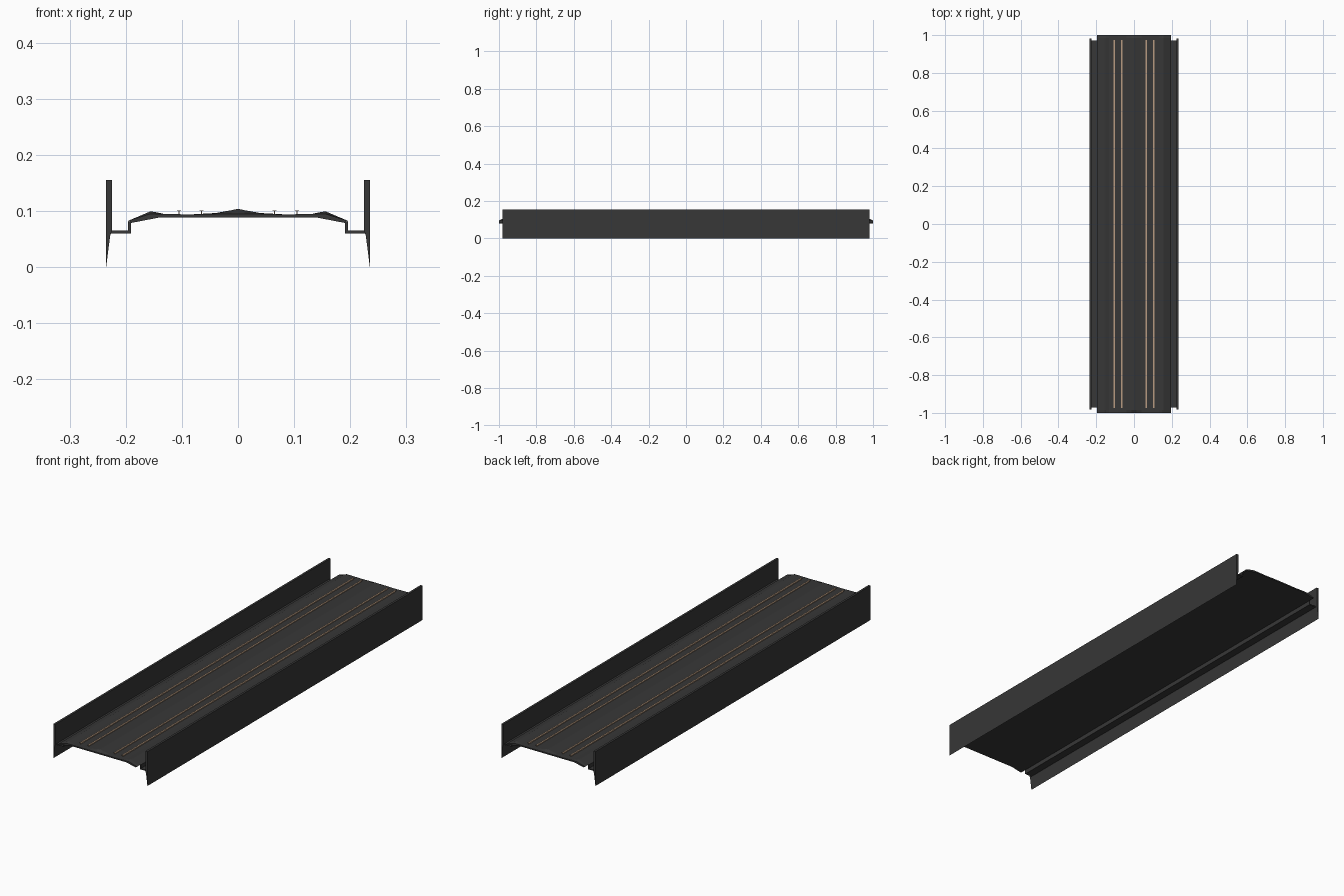
import bpy, bmesh

if "Cube" in bpy.data.objects:
    bpy.data.objects.remove(bpy.data.objects["Cube"])

def material(name, rgb):
    m = bpy.data.materials.new(name)
    m.diffuse_color = (*rgb, 1)
    m.use_nodes = True
    m.node_tree.nodes["Principled BSDF"].inputs["Base Color"].default_value = m.diffuse_color
    return m

DARK = material("dark grey concrete", (0.038, 0.038, 0.038))
TAN = material("tan rail metal", (0.48, 0.33, 0.22))

def loft(name, sections, mat):
    """Join matching x-z outlines given as (y, points) and cap both ends."""
    bm = bmesh.new()
    rings = [[bm.verts.new((x, y, z)) for x, z in pts] for y, pts in sections]
    n = len(rings[0])
    for a, b in zip(rings, rings[1:]):
        for i in range(n):
            j = (i + 1) % n
            bm.faces.new((a[i], a[j], b[j], b[i]))
    bm.faces.new(rings[0])
    bm.faces.new(rings[-1][::-1])
    bmesh.ops.recalc_face_normals(bm, faces=bm.faces)
    me = bpy.data.meshes.new(name)
    bm.to_mesh(me)
    bm.free()
    me.materials.append(mat)
    ob = bpy.data.objects.new(name, me)
    bpy.context.collection.objects.link(ob)
    return ob

def extrude(name, pts, half, mat):
    return loft(name, [(-half, pts), (half, pts)], mat)

# track deck: raised shoulders and a central ridge, with lower lips at the ends
top = [(0.195, 0.083), (0.156, 0.0995), (0.149, 0.0985), (0.132, 0.095),
       (0.085, 0.094), (0.04, 0.0965), (0.012, 0.1015)]
under = [(0.190, 0.079), (0.138, 0.089)]
full = ([(-x, z) for x, z in top] + [(0, 0.104)] + top[::-1]
        + under + [(-x, z) for x, z in under[::-1]])
lip = [(x, min(z, 0.095)) for x, z in full]
loft("track_deck", [(-1, lip), (-0.985, full), (0.985, full), (1, lip)], DARK)

# side walls, service ledges and running rails on both sides
for side, s in (("left", -1), ("right", 1)):
    wall = [(0.235, 0), (0.235, 0.155), (0.225, 0.155), (0.225, 0.065), (0.228, 0.055)]
    ledge = [(0.227, 0.060), (0.227, 0.065), (0.196, 0.065), (0.196, 0.082),
             (0.191, 0.081), (0.191, 0.060)]
    extrude(side + "_side_wall", [(s * x, z) for x, z in wall], 0.982, DARK)
    extrude(side + "_service_ledge", [(s * x, z) for x, z in ledge], 0.972, DARK)
    for pos, cx in (("inner", 0.065), ("outer", 0.105)):
        c, w, t = s * cx, 0.0035, 0.0006
        rail = [(c - t, 0.094), (c - t, 0.1), (c - w, 0.1), (c - w, 0.1015),
                (c + w, 0.1015), (c + w, 0.1), (c + t, 0.1), (c + t, 0.094)]
        extrude(f"{side}_{pos}_rail", rail, 0.975, TAN)
